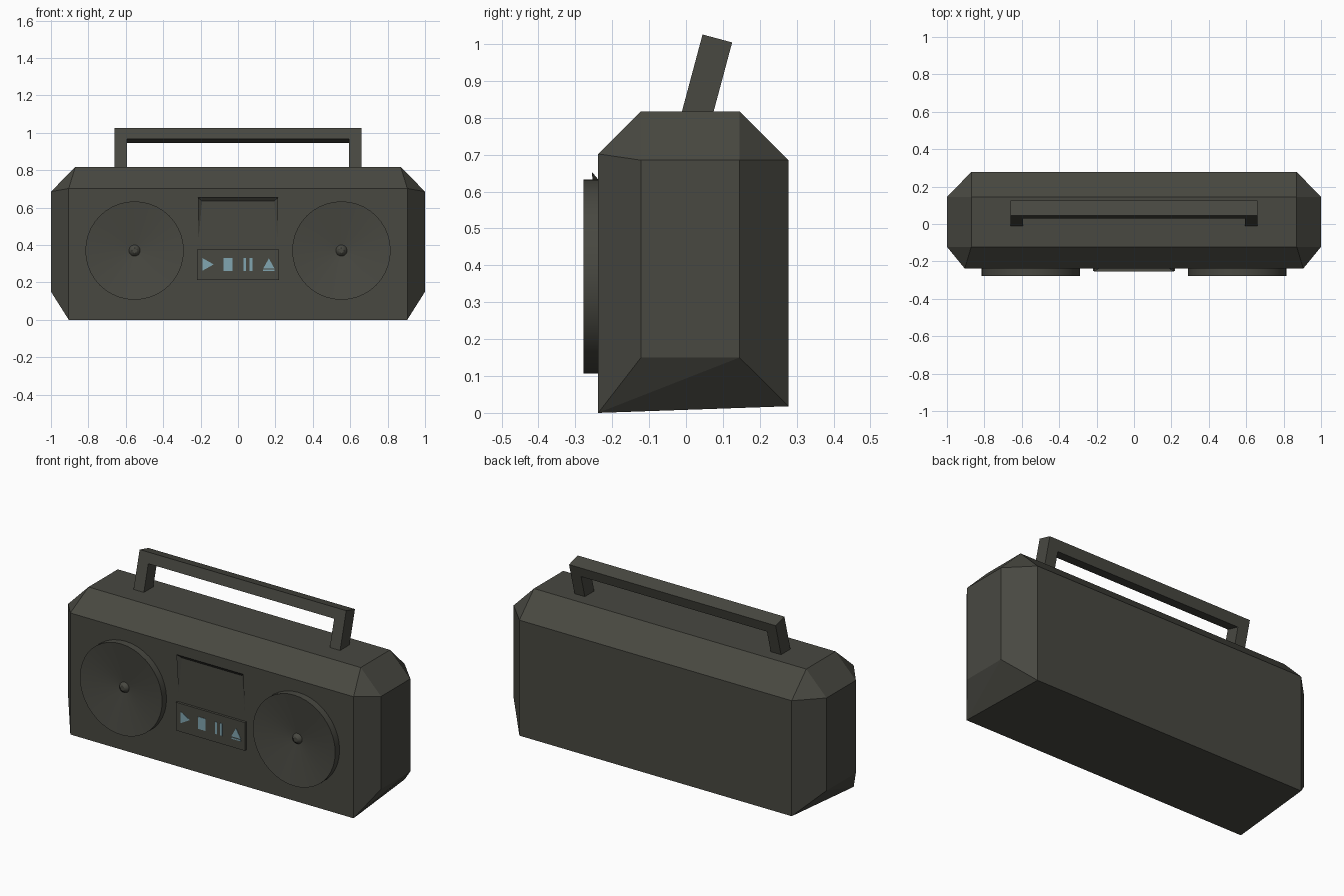
import bpy, bmesh, math
from mathutils import Vector

if "Cube" in bpy.data.objects:
    bpy.data.objects.remove(bpy.data.objects["Cube"])


def material(name, rgb):
    m = bpy.data.materials.new(name)
    m.diffuse_color = (*rgb, 1)
    m.use_nodes = True
    m.node_tree.nodes["Principled BSDF"].inputs["Base Color"].default_value = m.diffuse_color
    return m


CHARCOAL = material("charcoal", (0.065, 0.065, 0.053))
BLUE = material("pale blue", (0.22, 0.38, 0.44))
FRONT = -0.238


def finish(name, bm, mat, normals=True):
    if normals:
        bmesh.ops.recalc_face_normals(bm, faces=bm.faces)
    me = bpy.data.meshes.new(name)
    bm.to_mesh(me)
    bm.free()
    me.materials.append(mat)
    ob = bpy.data.objects.new(name, me)
    bpy.context.collection.objects.link(ob)
    return ob


def prism(name, outline, y0, y1, mat):
    """Extrude an (x, z) outline from y0 to y1."""
    bm = bmesh.new()
    face = bm.faces.new([bm.verts.new((x, y0, z)) for x, z in outline])
    ext = bmesh.ops.extrude_face_region(bm, geom=[face])
    verts = [g for g in ext["geom"] if isinstance(g, bmesh.types.BMVert)]
    bmesh.ops.translate(bm, verts=verts, vec=(0, y1 - y0, 0))
    return finish(name, bm, mat)


def rect(x0, x1, z0, z1):
    return [(x0, z0), (x1, z0), (x1, z1), (x0, z1)]


# Faceted case: mirrored corner points wrapped in a hull
corners = [(0.905, FRONT, 0), (0.905, FRONT, 0.702), (0.87, 0.278, 0.018), (0.87, 0.278, 0.685),
           (1, -0.122, 0.15), (1, 0.145, 0.15), (1, -0.122, 0.685), (1, 0.145, 0.685),
           (0.87, -0.122, 0.817), (0.87, 0.145, 0.817)]
bm = bmesh.new()
for x, y, z in corners:
    for s in (-1, 1):
        bm.verts.new((s * x, y, z))
bmesh.ops.convex_hull(bm, input=bm.verts)
bmesh.ops.dissolve_limit(bm, angle_limit=math.radians(3), verts=bm.verts, edges=bm.edges)
finish("case", bm, CHARCOAL)

# Carrying handle: U shape leaning back 15 degrees
W, T, H = 0.66, 0.066, 0.216
handle = prism("handle", [(-W, -0.05), (-W, H), (W, H), (W, -0.05), (W - T, -0.05),
                          (W - T, H - 0.06), (T - W, H - 0.06), (T - W, -0.05)],
               0, 0.083, CHARCOAL)
handle.location = (0, -0.011, 0.817)
handle.rotation_euler = (math.radians(-15), 0, 0)

# Round speakers: lathed rim, shallow cone and dust cap
profile = [(0.263, FRONT + 0.01), (0.263, -0.278), (0.03, -0.247), (0.024, -0.258), (0.013, -0.265)]
N = 40
for side, cx in (("left", -0.553), ("right", 0.553)):
    bm = bmesh.new()
    rings = [[bm.verts.new((cx + r * math.cos(2 * math.pi * i / N), y,
                            0.37 + r * math.sin(2 * math.pi * i / N))) for i in range(N)]
             for r, y in profile]
    for a, b in zip(rings, rings[1:]):
        for i in range(N):
            j = (i + 1) % N
            bm.faces.new((a[i], a[j], b[j], b[i]))
    bm.faces.new(rings[-1])
    bm.faces.new(rings[0])
    ob = finish(side + "_speaker", bm, CHARCOAL)
    bpy.ops.object.select_all(action="DESELECT")
    ob.select_set(True)
    bpy.context.view_layer.objects.active = ob
    bpy.ops.object.shade_smooth_by_angle(angle=math.radians(30))

# Flared lip around the tape door, tapering to nothing at the bottom
bm = bmesh.new()
it, ot, lo = ([bm.verts.new((s * x, y, z)) for s in (-1, 1)] for x, y, z in
              [(0.192, FRONT - 0.001, 0.634), (0.215, -0.255, 0.653), (0.212, FRONT - 0.001, 0.42)])
bm.faces.new((it[0], it[1], ot[1], ot[0]))
bm.faces.new((lo[0], it[0], ot[0]))
bm.faces.new((it[1], lo[1], ot[1]))
finish("tape_door_lip", bm, CHARCOAL)

# Button plate with its symbols
PLATE = -0.252
prism("button_plate", rect(-0.22, 0.22, 0.212, 0.375), FRONT + 0.01, PLATE, CHARCOAL)
symbols = {
    "play_symbol": [(-0.19, 0.262), (-0.13, 0.296), (-0.19, 0.33)],
    "stop_symbol": rect(-0.077, -0.03, 0.26, 0.33),
    "pause_bar_left": rect(0.03, 0.043, 0.26, 0.33),
    "pause_bar_right": rect(0.062, 0.077, 0.26, 0.33),
    "eject_triangle": [(0.135, 0.274), (0.195, 0.274), (0.165, 0.328)],
    "eject_bar": rect(0.135, 0.195, 0.26, 0.268),
}
for name, outline in symbols.items():
    prism(name, outline, PLATE + 0.001, PLATE - 0.002, BLUE)
